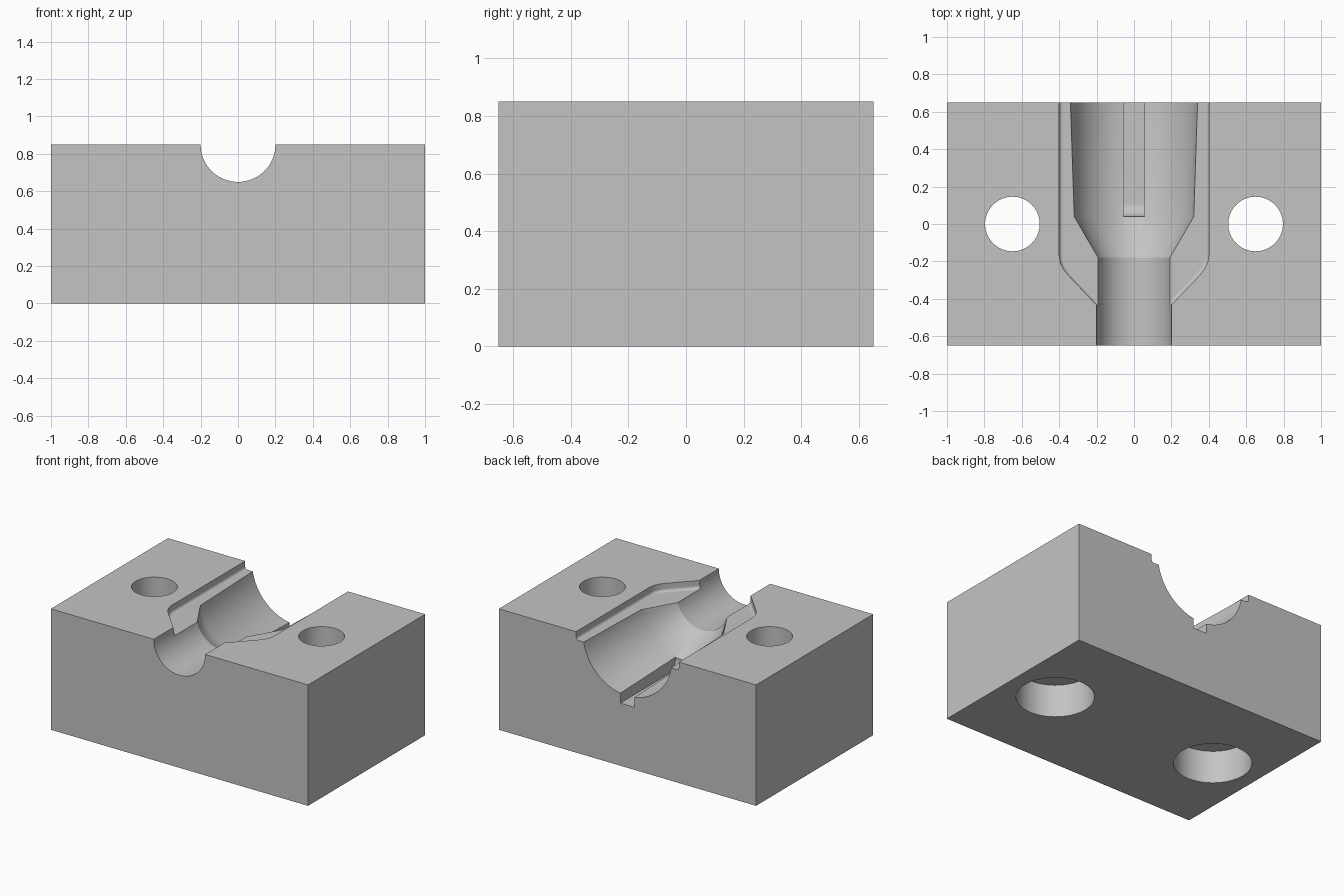
import bpy, bmesh, math
from mathutils import Matrix

cube = bpy.data.objects.get("Cube")
if cube:
    bpy.data.objects.remove(cube, do_unlink=True)

TOP = 0.85      # height of the parting face, also the bore axis
HALF_Y = 0.65
OUT = 0.75      # cutters run past the block to here


def make_object(name, bm):
    bmesh.ops.recalc_face_normals(bm, faces=bm.faces[:])
    mesh = bpy.data.meshes.new(name)
    bm.to_mesh(mesh)
    bm.free()
    ob = bpy.data.objects.new(name, mesh)
    bpy.context.collection.objects.link(ob)
    return ob


def prism(points, offset):
    """Extrude a closed outline of 3D points along an offset."""
    bm = bmesh.new()
    face = bm.faces.new([bm.verts.new(p) for p in points])
    ext = bmesh.ops.extrude_face_region(bm, geom=[face])
    bmesh.ops.translate(bm, vec=offset,
                        verts=[v for v in ext["geom"] if isinstance(v, bmesh.types.BMVert)])
    return bm


def cylinder(name, radius, x, z0, z1):
    bm = bmesh.new()
    bmesh.ops.create_cone(bm, cap_ends=True, segments=64, radius1=radius, radius2=radius,
                          depth=z1 - z0, matrix=Matrix.Translation((x, 0, (z0 + z1) / 2)))
    return make_object(name, bm)


# Solid block
bm = bmesh.new()
bmesh.ops.create_cube(bm, size=1)
bmesh.ops.scale(bm, vec=(2, 2 * HALF_Y, TOP), verts=bm.verts[:])
bmesh.ops.translate(bm, vec=(0, 0, TOP / 2), verts=bm.verts[:])
block = make_object("mold_block", bm)
cutters = []

# Shallow recess with tapered front, rounded along its floor edge
half = [(0.4, OUT), (0.4, -0.17), (0.394, -0.205), (0.378, -0.24), (0.35, -0.275), (0.15, -0.485)]
outline = half + [(-x, y) for x, y in reversed(half)]
floor = TOP - 0.057
bm = prism([(x, y, floor) for x, y in outline], (0, 0, 0.2))
low = [e for e in bm.edges if all(v.co.z < floor + 0.01 for v in e.verts)]
bmesh.ops.bevel(bm, geom=low, offset=0.02, segments=4, profile=0.5, affect='EDGES')
cutters.append(make_object("recess_cutter", bm))

# Stepped, tapered bore turned around the y axis
bm = bmesh.new()
profile = [(0, -OUT), (0.2, -OUT), (0.2, -0.18), (0.325, 0.04), (0.348, OUT), (0, OUT)]
verts = [bm.verts.new((r, y, TOP)) for r, y in profile]
edges = [bm.edges.new(pair) for pair in zip(verts, verts[1:])]
bmesh.ops.spin(bm, geom=verts + edges, cent=(0, 0, TOP), axis=(0, 1, 0),
               angle=2 * math.pi, steps=96, use_duplicate=False)
bmesh.ops.remove_doubles(bm, verts=bm.verts[:], dist=0.0001)
cutters.append(make_object("bore_cutter", bm))

# Key groove along the bore bottom, with a rounded inner end
bottom, fillet, start = TOP - 0.41, 0.07, 0.04
side = [(start, TOP - 0.1)]
for i in range(7):
    a = math.pi / 2 * i / 6
    side.append((start + fillet * (1 - math.cos(a)), bottom + fillet * (1 - math.sin(a))))
side += [(OUT, bottom), (OUT, TOP - 0.1)]
cutters.append(make_object("groove_cutter",
                           prism([(-0.055, y, z) for y, z in side], (0.11, 0, 0))))

# Bolt holes, counterbored from below
for name, x in (("left", 0.65), ("right", -0.65)):
    cutters.append(cylinder(name + "_hole_cutter", 0.146, x, -0.1, TOP + 0.1))
    cutters.append(cylinder(name + "_counterbore_cutter", 0.248, x, -0.1, 0.23))

# Cut everything out of the block
bpy.ops.object.select_all(action='DESELECT')
block.select_set(True)
bpy.context.view_layer.objects.active = block
for cutter in cutters:
    mod = block.modifiers.new(cutter.name, 'BOOLEAN')
    mod.operation = 'DIFFERENCE'
    mod.solver = 'EXACT'
    mod.object = cutter
    bpy.ops.object.modifier_apply(modifier=mod.name)
    bpy.data.objects.remove(cutter, do_unlink=True)

# Plain grey material
grey = bpy.data.materials.new("plain_grey")
grey.use_nodes = True
colour = (0.55, 0.55, 0.55, 1)
grey.diffuse_color = colour
grey.node_tree.nodes["Principled BSDF"].inputs["Base Color"].default_value = colour
block.data.materials.clear()
block.data.materials.append(grey)

# Smooth curved walls, crisp edges
bpy.ops.object.shade_smooth_by_angle(angle=math.radians(28))
weighted = block.modifiers.new("weighted_normals", 'WEIGHTED_NORMAL')
weighted.keep_sharp = True
